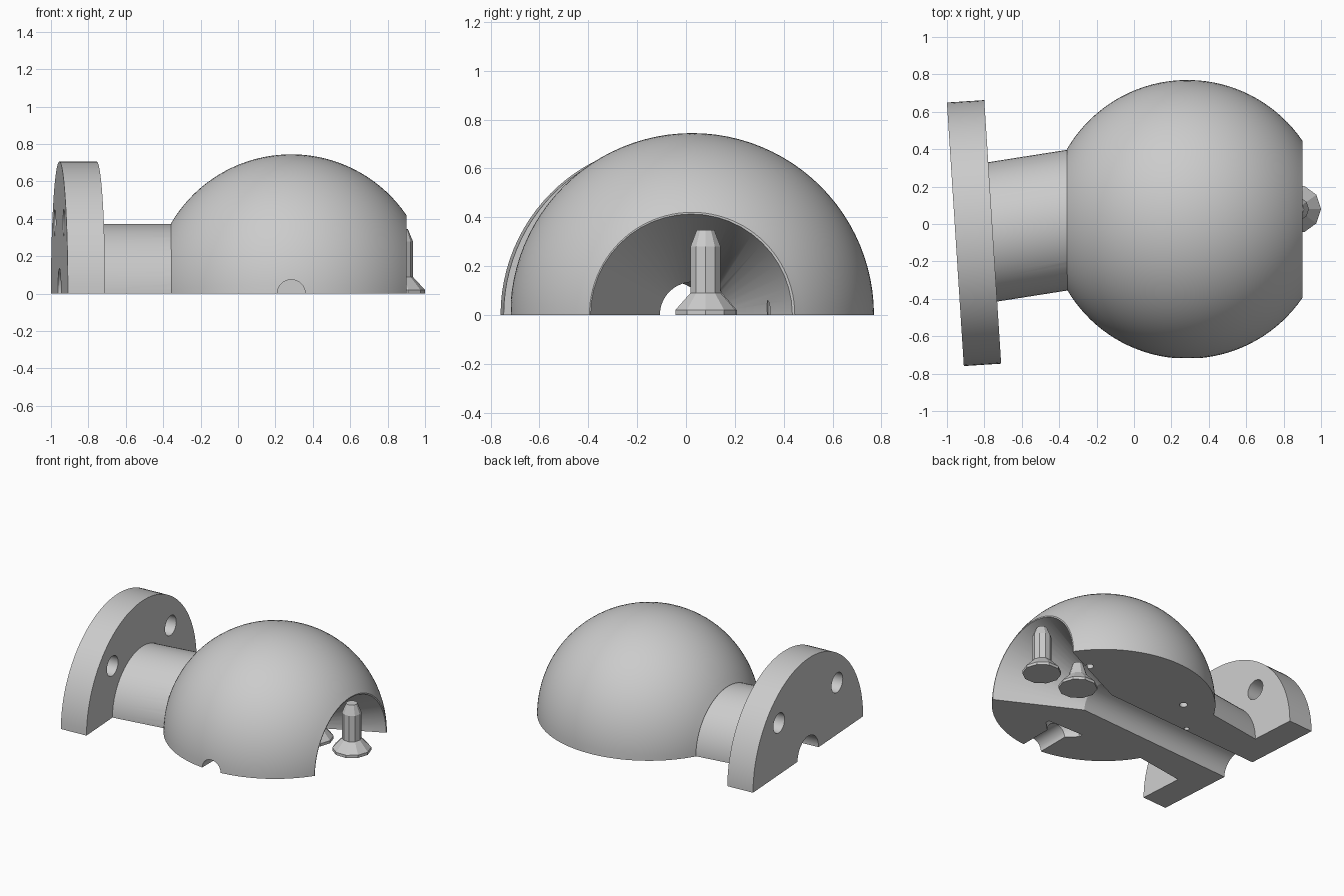
import bpy, bmesh, math
from mathutils import Vector

old = bpy.data.objects.get("Cube")
if old:
    bpy.data.objects.remove(old, do_unlink=True)

grey = bpy.data.materials.new("plain grey")
grey.use_nodes = True
grey.diffuse_color = (0.6, 0.6, 0.6, 1)
grey.node_tree.nodes["Principled BSDF"].inputs["Base Color"].default_value = (0.6, 0.6, 0.6, 1)


def add_object(name, bm):
    bmesh.ops.recalc_face_normals(bm, faces=bm.faces)
    mesh = bpy.data.meshes.new(name)
    bm.to_mesh(mesh)
    bm.free()
    mesh.materials.append(grey)
    obj = bpy.data.objects.new(name, mesh)
    bpy.context.collection.objects.link(obj)
    return obj


def lathe(name, profile, start, direction, sides=64):
    """Closed solid turned from (radius, distance) pairs along a direction."""
    bm = bmesh.new()
    rings = []
    for radius, height in profile:
        rings.append([bm.verts.new((radius * math.cos(2 * math.pi * i / sides),
                                    radius * math.sin(2 * math.pi * i / sides), height))
                      for i in range(sides)])
    for low, high in zip(rings, rings[1:]):
        for i in range(sides):
            j = (i + 1) % sides
            bm.faces.new((low[i], low[j], high[j], high[i]))
    bm.faces.new(rings[0][::-1])
    bm.faces.new(rings[-1])
    turn = Vector((0, 0, 1)).rotation_difference(Vector(direction))
    for v in bm.verts:
        v.co = turn @ v.co + Vector(start)
    return add_object(name, bm)


def rod(name, start, end, radius, end_radius=None, sides=48):
    span = Vector(end) - Vector(start)
    tip = radius if end_radius is None else end_radius
    return lathe(name, [(radius, 0), (tip, span.length)], start, span, sides)


def combine(target, tool, operation):
    mod = target.modifiers.new(operation.lower(), 'BOOLEAN')
    mod.operation = operation
    mod.solver = 'EXACT'
    mod.object = tool
    bpy.context.view_layer.objects.active = target
    bpy.ops.object.modifier_apply(modifier=mod.name)
    bpy.data.objects.remove(tool, do_unlink=True)


def smooth(obj):
    bpy.ops.object.select_all(action='DESELECT')
    obj.select_set(True)
    bpy.context.view_layer.objects.active = obj
    bpy.ops.object.shade_smooth_by_angle(angle=math.radians(25))


# Ball with both ends sliced off
ball_centre = Vector((0.285, 0.025, 0))
R = 0.745
first, last, steps = -0.643, 0.615, 36
a0, a1 = math.asin(first / R), math.asin(last / R)
angles = [a0 + (a1 - a0) * i / steps for i in range(steps + 1)]
housing = lathe("ball_joint_half", [(R * math.cos(a), R * math.sin(a)) for a in angles],
                ball_centre, (1, 0, 0), 96)

# Neck and tilted flange
axis = Vector((0.998, 0.064, 0)).normalized()
side = Vector((-axis.y, axis.x, 0))
flange_outer = Vector((-0.955, -0.055, 0))
flange_inner = flange_outer + axis * 0.2
neck_dir = Vector((0.395, 0.062, 0)).normalized()
combine(housing, rod("neck", flange_inner - neck_dir * 0.1,
                     flange_inner + neck_dir * 0.46, 0.372, sides=64), 'UNION')
combine(housing, rod("flange", flange_outer, flange_inner, 0.706, sides=96), 'UNION')

# Through channel and flared mouth
cutters = [rod("channel", flange_outer - axis * 0.2, flange_outer + axis * 1.4, 0.135),
           rod("flared_mouth", (0.33, 0.032, 0), (0.96, 0.024, 0), 0.132, 0.443)]

# Bolt holes through the flange
for s in (-1, 1):
    p = flange_inner + side * 0.373 * s + Vector((0, 0, 0.38))
    cutters.append(rod("bolt_hole", p - axis * 0.4, p + axis * 0.1, 0.072, sides=32))

# Countersunk pocket for a pin, opening at the front
cutters.append(lathe("pin_pocket", [(0.145, 0), (0.145, 0.03), (0.075, 0.1), (0.075, 0.5)],
                     (0.285, -0.37, 0), (0, -1, 0), 32))

# Small alignment holes in the flat underside
for x, y, r in ((-0.12, 0.37, 0.028), (0.69, 0.36, 0.028), (-0.34, 0.14, 0.018)):
    cutters.append(rod("alignment_hole", (x, y, -0.1), (x, y, 0.1), r, sides=16))

for cutter in cutters:
    combine(housing, cutter, 'DIFFERENCE')

# Keep the upper half only
bm = bmesh.new()
bmesh.ops.create_cube(bm, size=4)
bmesh.ops.translate(bm, verts=bm.verts, vec=(0, 0, -2))
combine(housing, add_object("lower_half_cutter", bm), 'DIFFERENCE')
smooth(housing)

# Loose countersunk pins standing in the mouth
head = [(0.13, 0), (0.13, 0.02), (0.065, 0.09)]
lathe("long_pin", head + [(0.065, 0.28), (0.038, 0.347)], (0.87, 0.08, 0), (0, 0, 1), 10)
lathe("short_pin", head + [(0.035, 0.185)], (0.56, 0.085, 0), (0, 0, 1), 10)
